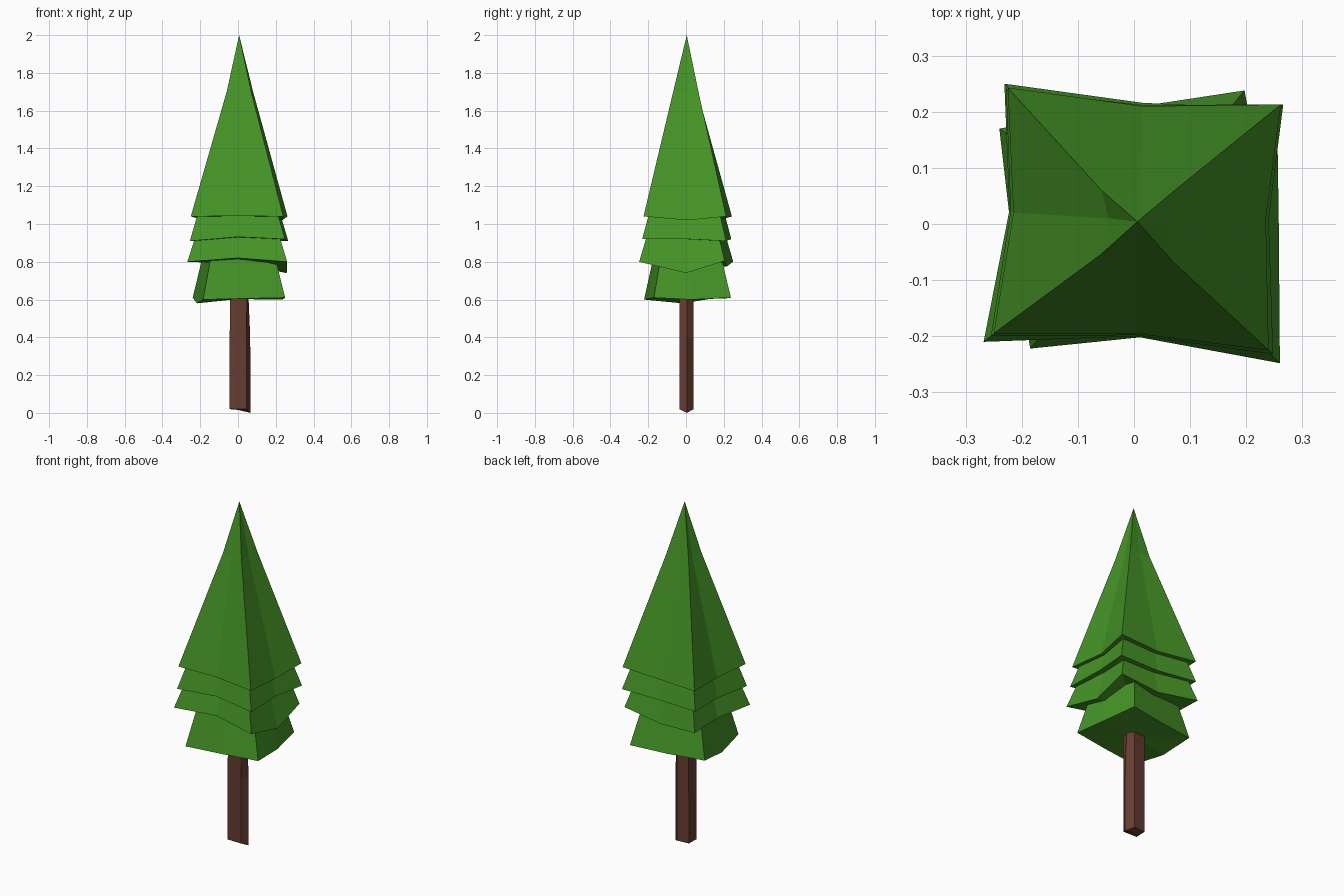
import bpy
import bmesh

if "Cube" in bpy.data.objects:
    bpy.data.objects.remove(bpy.data.objects["Cube"])


def material(name, color):
    m = bpy.data.materials.new(name)
    m.diffuse_color = (*color, 1)
    m.use_nodes = True
    m.node_tree.nodes["Principled BSDF"].inputs["Base Color"].default_value = m.diffuse_color
    return m


GREEN = material("needles", (0.06, 0.30, 0.02))
BROWN = material("bark", (0.13, 0.045, 0.03))


def loft(name, rings, mat, apex=None):
    """Skin a stack of rings, closing the base and the top (with a point if given)."""
    bm = bmesh.new()
    vs = [[bm.verts.new(p) for p in ring] for ring in rings]
    n = len(vs[0])
    for a, b in zip(vs, vs[1:]):
        for i in range(n):
            j = (i + 1) % n
            bm.faces.new((a[i], a[j], b[j], b[i]))
    if apex:
        tip = bm.verts.new(apex)
        for i in range(n):
            bm.faces.new((vs[-1][i], vs[-1][(i + 1) % n], tip))
    else:
        bm.faces.new(vs[-1])
    # base fan, so the uneven underside stays faceted
    base = bm.verts.new((0, 0, sum(v.co.z for v in vs[0]) / n))
    for i in range(n):
        bm.faces.new((vs[0][(i + 1) % n], vs[0][i], base))
    bmesh.ops.recalc_face_normals(bm, faces=bm.faces)
    me = bpy.data.meshes.new(name)
    bm.to_mesh(me)
    bm.free()
    me.materials.append(mat)
    ob = bpy.data.objects.new(name, me)
    bpy.context.collection.objects.link(ob)
    return ob


# Rims run counter-clockwise: SW, S, SE, E, NE, N, NW, W
top_rim = [(-.25, -.195, 1.04), (0, -.195, 1.043), (.24, -.225, 1.04), (.235, .01, 1.02),
           (.262, .213, 1.04), (.015, .21, 1.03), (-.225, .243, 1.04), (-.215, .02, 1.03)]
top_neck = [(-.06, -.055, 1.7), (0, -.06, 1.7), (.07, -.068, 1.7), (.065, .005, 1.7),
            (.08, .066, 1.7), (.01, .06, 1.7), (-.058, .06, 1.7), (-.045, .01, 1.7)]
upper_rim = [(-.255, -.2, .91), (0, -.198, .932), (.248, -.232, .92), (.24, .01, .92),
             (.266, .213, .91), (.015, .212, .91), (-.228, .24, .92), (-.22, .022, .915)]
lower_rim = [(-.268, -.21, .80), (0, -.2, .82), (.26, -.248, .80), (.258, 0, .74),
             (.255, .205, .805), (.015, .216, .775), (-.231, .25, .80), (-.222, .025, .80)]
bottom_rim = [(-.185, -.222, .60), (.03, -.2, .605), (.25, -.17, .61), (.235, .03, .60),
              (.197, .238, .61), (-.02, .205, .605), (-.24, .17, .61), (-.218, -.02, .58)]

# Foliage tiers
loft("top_foliage", [top_rim, top_neck], GREEN, (.006, .004, 2.0))
loft("upper_foliage", [upper_rim], GREEN, (.005, .004, 1.8))
loft("lower_foliage", [lower_rim], GREEN, (.005, .004, 1.65))
loft("bottom_foliage", [bottom_rim], GREEN, (0, 0, 1.6))

# Trunk: five-sided, with a ridge on the right
foot = [(-.045, -.033, .02), (.045, -.035, .02), (.066, .005, 0), (.03, .04, .02), (-.043, .035, .02)]
middle = [(x * .98, y, .4) for x, y, z in foot]
head = [(-.04, -.035, .75), (.05, -.033, .75), (.05, .008, .75), (.03, .04, .75), (-.042, .035, .75)]
loft("trunk", [foot, middle, head], BROWN)
